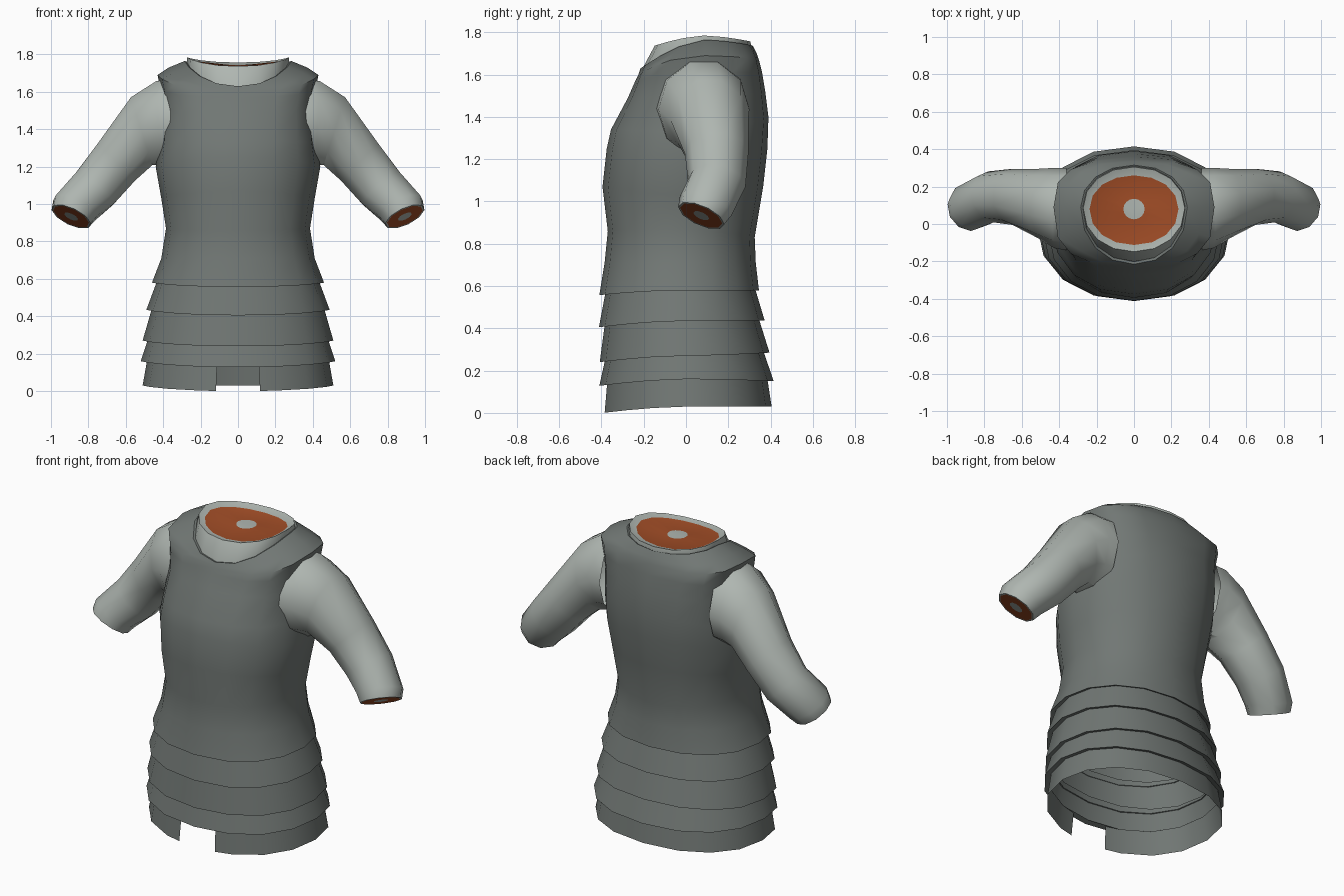
import bpy, bmesh, math
from mathutils import Vector

if "Cube" in bpy.data.objects:
    bpy.data.objects.remove(bpy.data.objects["Cube"])


def material(name, rgb):
    m = bpy.data.materials.new(name)
    m.diffuse_color = (*rgb, 1)
    m.use_nodes = True
    m.node_tree.nodes["Principled BSDF"].inputs["Base Color"].default_value = m.diffuse_color
    return m


CLOTH = material("dark grey cloth", (0.165, 0.185, 0.175))
SKIN = material("pale grey skin", (0.43, 0.47, 0.44))
FLESH = material("red brown flesh", (0.36, 0.075, 0.02))

ROUND = [math.radians(-90 + 22.5 * k) for k in range(16)]


def ring(w, yf, yb, zf, zs, zb, p=2.2, cy=None, angles=ROUND):
    """Horizontal loop: half width, front/back y, front/side/back z."""
    cy = (yf + yb) / 2 if cy is None else cy
    pts = []
    for a in angles:
        c, s = math.cos(a), math.sin(a)
        x = math.copysign(w * abs(c) ** (2 / p), c)
        t = abs(s) ** (2 / p)
        y = cy + t * (yb - cy) if s > 0 else cy - t * (cy - yf)
        z = zs + ((zb if s > 0 else zf) - zs) * abs(s) ** 1.5
        pts.append(Vector((x, y, z)))
    return pts


def tilted_ring(c, n, ru, rv, sides=10):
    """Oval loop around centre c, facing along n."""
    c, n = Vector(c), Vector(n).normalized()
    u = Vector((0, 1, 0))
    u = (u - n * u.dot(n)).normalized()
    v = n.cross(u)
    step = 2 * math.pi / sides
    return [c + u * ru * math.cos(k * step) + v * rv * math.sin(k * step) for k in range(sides)]


def loft(name, rings, mats, slots=None, closed=True, cap=False, mirror=False):
    """Skin the loops; slots gives the material index of each strip."""
    bm = bmesh.new()
    rows = [[bm.verts.new(p) for p in r] for r in rings]
    n = len(rows[0])
    for i in range(len(rows) - 1):
        for k in range(n if closed else n - 1):
            j = (k + 1) % n
            f = bm.faces.new((rows[i][k], rows[i][j], rows[i + 1][j], rows[i + 1][k]))
            f.material_index = slots[i] if slots else 0
    if cap:
        bm.faces.new(rows[-1])
    bmesh.ops.recalc_face_normals(bm, faces=bm.faces)
    me = bpy.data.meshes.new(name)
    bm.to_mesh(me)
    bm.free()
    for m in mats:
        me.materials.append(m)
    ob = bpy.data.objects.new(name, me)
    bpy.context.collection.objects.link(ob)
    bpy.ops.object.select_all(action='DESELECT')
    ob.select_set(True)
    bpy.context.view_layer.objects.active = ob
    bpy.ops.object.shade_smooth_by_angle(angle=math.radians(38))
    if mirror:
        ob.modifiers.new("Mirror", 'MIRROR')
    return ob


# Sleeveless tunic from the waist hem up to the neckline
loft("tunic", [
    ring(0.42, -0.37, 0.31, 0.57, 0.595, 0.595),
    ring(0.46, -0.41, 0.345, 0.557, 0.58, 0.58),
    ring(0.41, -0.385, 0.33, 0.71, 0.71, 0.71),
    ring(0.385, -0.37, 0.325, 0.86, 0.87, 0.83),
    ring(0.41, -0.395, 0.365, 1.07, 1.03, 1.07),
    ring(0.44, -0.375, 0.385, 1.25, 1.20, 1.25),
    ring(0.42, -0.355, 0.39, 1.34, 1.33, 1.40, 2.4, 0.05),
    ring(0.405, -0.275, 0.375, 1.49, 1.50, 1.52, 2.6, 0.07),
    ring(0.415, -0.24, 0.36, 1.57, 1.61, 1.61, 2.8, 0.08),
    ring(0.43, -0.225, 0.345, 1.60, 1.69, 1.67, 2.9, 0.09),
    ring(0.37, -0.22, 0.335, 1.615, 1.73, 1.70, 2.5, 0.09),
    ring(0.285, -0.215, 0.315, 1.63, 1.765, 1.738, 2.1, 0.09),
    ring(0.265, -0.195, 0.30, 1.625, 1.755, 1.73, 2.1, 0.09),
], [CLOTH])

# Overlapping skirt bands, each flaring out over the next
BANDS = [  # top (w, front, back, z), bottom (w, front, back, zf, zs, zb)
    ((0.425, -0.375, 0.32, 0.60), (0.49, -0.412, 0.372, 0.405, 0.435, 0.437)),
    ((0.455, -0.38, 0.34, 0.45), (0.51, -0.408, 0.395, 0.24, 0.27, 0.285)),
    ((0.475, -0.375, 0.365, 0.285), (0.52, -0.41, 0.415, 0.128, 0.16, 0.15)),
]
for i, ((w, f, b, z), (w2, f2, b2, zf, zs, zb)) in enumerate(BANDS):
    loft(f"skirt_band_{i + 1}", [
        ring(w, f, b, z, z + 0.01, z + 0.01),
        ring(w2, f2, b2, zf, zs, zb),
        ring(w2 - 0.035, f2 + 0.03, b2 - 0.03, zf + 0.01, zs + 0.01, zb + 0.01),
    ], [CLOTH])

# Bottom skirt band, left open at the front for the notch
gap = math.radians(11.5)
OPEN = [-math.pi / 2 + gap] + ROUND[1:] + [1.5 * math.pi - gap]
loft("skirt_hem", [
    ring(0.485, -0.38, 0.385, 0.14, 0.17, 0.16, angles=OPEN),
    ring(0.51, -0.392, 0.405, 0.0, 0.03, 0.03, angles=OPEN),
], [CLOTH], closed=False)

# Neck stump: skin collar, sunken cut and bone disc
loft("neck", [
    ring(0.265, -0.205, 0.30, 1.60, 1.72, 1.69, 2.1, 0.09),
    ring(0.275, -0.20, 0.31, 1.64, 1.75, 1.72, 2.1, 0.09),
    ring(0.272, -0.148, 0.305, 1.737, 1.785, 1.757, 2.1, 0.085),
    ring(0.238, -0.112, 0.26, 1.73, 1.765, 1.742, 2.1, 0.08),
    ring(0.057, 0.025, 0.135, 1.742, 1.745, 1.744, 2, 0.08),
    ring(0.02, 0.06, 0.10, 1.744, 1.744, 1.744, 2, 0.08),
], [SKIN, FLESH], [0, 0, 0, 1, 0], cap=True)

# Arms ending in a flat cut with a bone disc
end, cut = Vector((0.892, 0.072, 0.933)), Vector((0.4, -0.38, -0.83)).normalized()
loft("arms", [
    tilted_ring((0.36, 0.08, 1.44), (1, 0, 0), 0.22, 0.235),
    tilted_ring((0.425, 0.085, 1.435), (1, 0, -0.05), 0.215, 0.235),
    tilted_ring((0.515, 0.11, 1.39), (0.95, 0, -0.3), 0.185, 0.20),
    tilted_ring((0.65, 0.145, 1.225), (0.7, 0, -0.7), 0.15, 0.148),
    tilted_ring((0.765, 0.145, 1.085), (0.62, -0.15, -0.72), 0.138, 0.138),
    tilted_ring(end - cut * 0.055, cut, 0.132, 0.13),
    tilted_ring(end, cut, 0.118, 0.115),
    tilted_ring(end, cut, 0.108, 0.105),
    tilted_ring(end, cut, 0.04, 0.04),
    tilted_ring(end, cut, 0.015, 0.015),
], [SKIN, FLESH], [0, 0, 0, 0, 0, 0, 0, 1, 0], cap=True, mirror=True)
